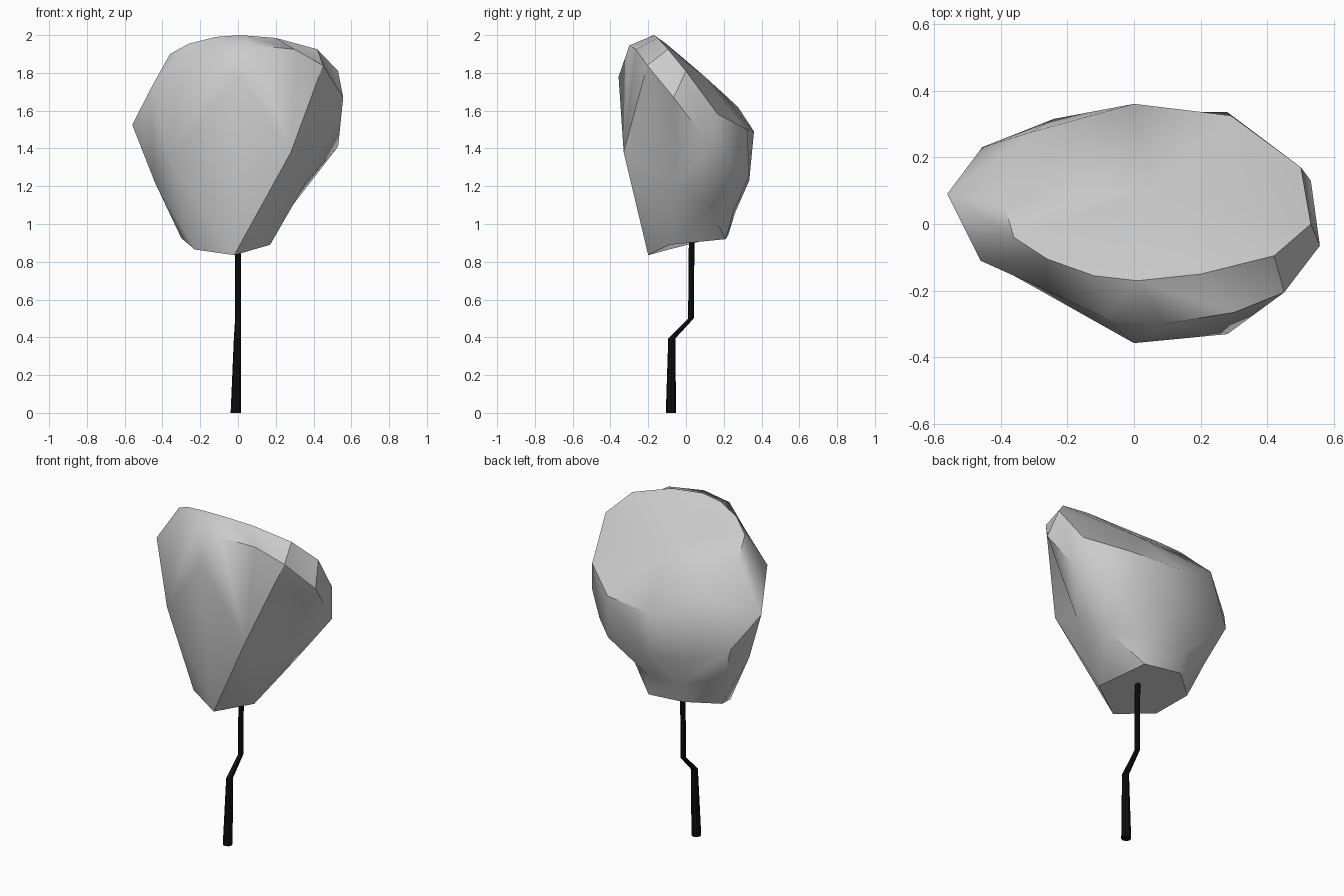
import bpy, bmesh, math

if "Cube" in bpy.data.objects:
    bpy.data.objects.remove(bpy.data.objects["Cube"])


def finish(name, bm, angle, color=None):
    bmesh.ops.recalc_face_normals(bm, faces=bm.faces[:])
    mesh = bpy.data.meshes.new(name)
    bm.to_mesh(mesh)
    bm.free()
    ob = bpy.data.objects.new(name, mesh)
    bpy.context.collection.objects.link(ob)
    if color:
        mat = bpy.data.materials.new(name + "_material")
        mat.diffuse_color = color
        mat.use_nodes = True
        mat.node_tree.nodes["Principled BSDF"].inputs["Base Color"].default_value = mat.diffuse_color
        mesh.materials.append(mat)
    bpy.ops.object.select_all(action='DESELECT')
    ob.select_set(True)
    bpy.context.view_layer.objects.active = ob
    bpy.ops.object.shade_smooth_by_angle(angle=math.radians(angle))
    return ob


def heading(v):
    # angle around z, measured from just left of the front
    return (math.atan2(v.co.y, v.co.x * 0.65) + math.pi / 2 + 0.1) % math.tau


def stitch(bm, low, high):
    # triangles between two rings with different vertex counts
    low, high = sorted(low, key=heading), sorted(high, key=heading)
    n, m, i, j = len(low), len(high), 0, 0
    while i < n or j < m:
        a, b = low[i % n], high[j % m]
        next_low = heading(low[(i + 1) % n]) + math.tau * (i + 1 >= n)
        next_high = heading(high[(j + 1) % m]) + math.tau * (j + 1 >= m)
        if j >= m or (i < n and next_low <= next_high):
            i += 1
            bm.faces.new((a, low[i % n], b))
        else:
            j += 1
            bm.faces.new((a, high[j % m], b))


# Foliage crown: base, body, sharp shoulder and slanted cap, each a tilted ring
base_ring = [(-.02, -.20, .835), (.17, -.09, .89), (.10, .21, .92),
             (-.14, .225, .945), (-.30, .09, .925), (-.23, -.09, .865)]
body_ring = [(0, -.357, 1.78), (.28, -.33, 1.38), (.36, -.05, 1.22),
             (.29, .12, 1.10), (.08, .25, 1.06), (-.14, .26, 1.06),
             (-.36, .16, 1.11), (-.44, .03, 1.22), (-.36, -.155, 1.35)]
shoulder_ring = [(-.09, -.28, 1.93), (.09, -.30, 1.945), (.30, -.265, 1.925),
                 (.45, -.205, 1.84), (.557, -.065, 1.67), (.53, .13, 1.41),
                 (.40, .245, 1.31), (.28, .335, 1.26), (0, .335, 1.23),
                 (-.24, .315, 1.25), (-.455, .23, 1.34), (-.56, .09, 1.525),
                 (-.46, -.11, 1.72), (-.26, -.20, 1.83)]
cap_ring = [(.01, -.17, 2.0), (.20, -.15, 1.985), (.42, -.095, 1.925),
            (.53, 0, 1.81), (.50, .17, 1.58), (.29, .325, 1.50), (0, .36, 1.49),
            (-.31, .275, 1.62), (-.39, .06, 1.80), (-.36, -.04, 1.90),
            (-.26, -.105, 1.955), (-.12, -.155, 1.99)]

bm = bmesh.new()
levels = [[bm.verts.new(p) for p in ring]
          for ring in (base_ring, body_ring, shoulder_ring, cap_ring)]
for low, high in zip(levels, levels[1:]):
    stitch(bm, low, high)
bm.faces.new(levels[0])
centre = bm.verts.new((.05, .10, 1.78))
cap = levels[-1]
for a, b in zip(cap, cap[1:] + cap[:1]):
    bm.faces.new((a, b, centre))
finish("foliage_crown", bm, 42)

# Crooked tapering trunk: stacked octagons with a kink
sides = 8
path = [(-.012, -.08, 0, .027), (-.003, -.075, .395, .019),
        (0, .026, .5, .015), (0, .03, .92, .015)]
bm = bmesh.new()
rings = []
for x, y, z, r in path:
    rings.append([bm.verts.new((x + r * math.cos(math.tau * i / sides),
                                y + r * math.sin(math.tau * i / sides), z))
                  for i in range(sides)])
for a, b in zip(rings, rings[1:]):
    for i in range(sides):
        j = (i + 1) % sides
        bm.faces.new((a[i], a[j], b[j], b[i]))
bm.faces.new(rings[0][::-1])
bm.faces.new(rings[-1])
finish("trunk", bm, 30, (.005, .005, .005, 1))
